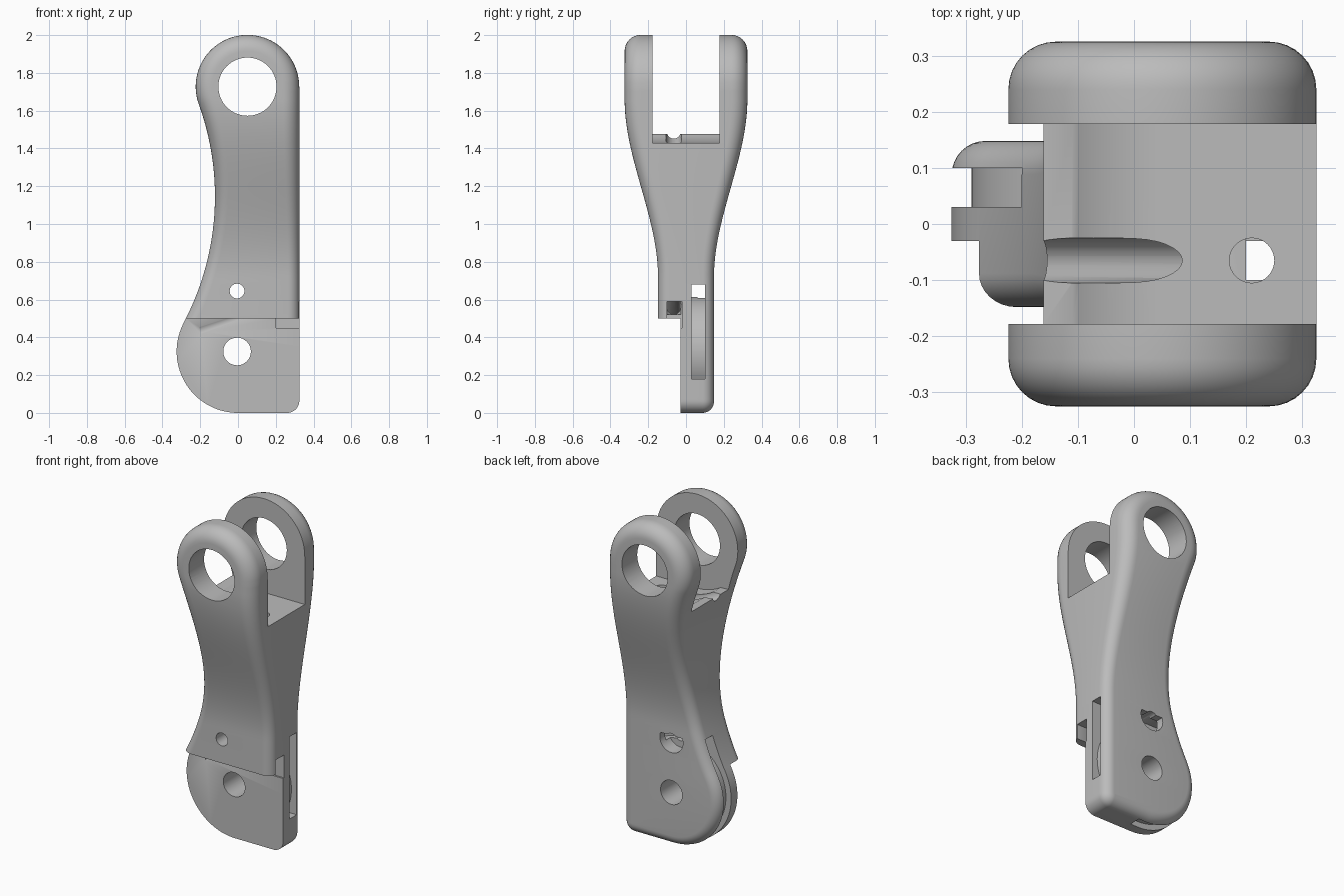
import bpy, bmesh
from math import sin, cos, pi, radians, sqrt
from mathutils import Vector

cube = bpy.data.objects.get("Cube")
if cube:
    bpy.data.objects.remove(cube)

grey = bpy.data.materials.new("light_grey")
grey.use_nodes = True
colour = (0.5, 0.5, 0.5, 1)
grey.diffuse_color = colour
grey.node_tree.nodes["Principled BSDF"].inputs["Base Color"].default_value = colour


def new_object(name, bm):
    bmesh.ops.recalc_face_normals(bm, faces=bm.faces)
    mesh = bpy.data.meshes.new(name)
    bm.to_mesh(mesh)
    bm.free()
    mesh.materials.append(grey)
    ob = bpy.data.objects.new(name, mesh)
    bpy.context.collection.objects.link(ob)
    return ob


def arc(cx, cz, r, a0, a1, n):
    angles = [radians(a0 + (a1 - a0) * i / n) for i in range(n + 1)]
    return [(cx + r * cos(a), cz + r * sin(a)) for a in angles]


def circle(cx, cz, r, n=64):
    return arc(cx, cz, r, 0, 360, n)[:-1]


def prism(name, profile, y0, y1):
    """Extrude an x-z profile along y."""
    bm = bmesh.new()
    front = [bm.verts.new((x, y0, z)) for x, z in profile]
    back = [bm.verts.new((x, y1, z)) for x, z in profile]
    bm.faces.new(front)
    bm.faces.new(back)
    for i in range(len(front)):
        j = (i + 1) % len(front)
        bm.faces.new((front[i], front[j], back[j], back[i]))
    return new_object(name, bm)


def box(name, x0, x1, y0, y1, z0, z1):
    return prism(name, [(x0, z0), (x1, z0), (x1, z1), (x0, z1)], y0, y1)


def rod(name, start, end, r):
    """Cylinder between two points."""
    a, b = Vector(start), Vector(end)
    bm = bmesh.new()
    bmesh.ops.create_cone(bm, cap_ends=True, segments=32, radius1=r, radius2=r,
                          depth=(b - a).length)
    turn = (b - a).to_track_quat('Z', 'Y').to_matrix().to_4x4()
    bmesh.ops.transform(bm, matrix=turn, verts=bm.verts)
    bmesh.ops.translate(bm, vec=(a + b) / 2, verts=bm.verts)
    return new_object(name, bm)


def cut(target, cutter):
    mod = target.modifiers.new("cut", 'BOOLEAN')
    mod.operation = 'DIFFERENCE'
    mod.solver = 'EXACT'
    mod.object = cutter
    bpy.context.view_layer.objects.active = target
    bpy.ops.object.modifier_apply(modifier=mod.name)
    bpy.data.objects.remove(cutter)


# Side profile: narrow below, flaring smoothly into the fork
def flare(z):
    t = min(max((z - 0.72) / 0.94, 0), 1)
    return t * t * (3 - 2 * t)


def half_depth(z):
    return 0.148 + 0.177 * flare(z)


# Front outline: tangent arcs on the left, straight edge on the right
TOP, TOP_R, LOW_R, CORNER = (0.05, 1.727), 0.274, 0.325, 0.065
left = arc(*TOP, TOP_R, 90, 200, 36)
left += arc(-1.552, 1.146, 1.43, 20, -27.9, 44)[1:]
left += arc(0, LOW_R, LOW_R, 152.1, 270, 36)[1:]


def right_x(z):
    if z > TOP[1]:
        return TOP[0] + sqrt(max(TOP_R ** 2 - (z - TOP[1]) ** 2, 0))
    if z < CORNER:
        return 0.325 - CORNER + sqrt(max(CORNER ** 2 - (CORNER - z) ** 2, 0))
    return 0.325


right = [(right_x(z), z) for x, z in left[1:]]
outline = [Vector(p) for p in left + right[::-1]]
count, rows = len(outline), len(left)
inward = []
for i in range(count):
    t0 = (outline[i] - outline[i - 1]).normalized()
    t1 = (outline[(i + 1) % count] - outline[i]).normalized()
    t = (t0 + t1).normalized()
    inward.append(Vector((-t.y, t.x)))

# Body: outline rings rolled over at the front and back edges
bm = bmesh.new()
STEPS = 8
rings = []
for side in (-1, 1):
    for k in range(STEPS + 1):
        a = (pi / 2) * (k / STEPS if side > 0 else 1 - k / STEPS)
        ring = []
        for p, n in zip(outline, inward):
            r = 0.06 + 0.025 * flare(p.y)
            q = p + n * r * (1 - cos(a))
            ring.append(bm.verts.new((q.x, side * (half_depth(q.y) - r * (1 - sin(a))), q.y)))
        rings.append(ring)
for r0, r1 in zip(rings, rings[1:]):
    for i in range(count):
        j = (i + 1) % count
        bm.faces.new((r0[i], r0[j], r1[j], r1[i]))
for ring in (rings[0], rings[-1]):
    bm.faces.new((ring[0], ring[1], ring[-1]))
    for i in range(1, rows - 1):
        bm.faces.new((ring[i], ring[i + 1], ring[count - i - 1], ring[count - i]))
body = new_object("finger_link", bm)

# Fork slot with a curved floor, and the large pivot hole
slot = arc(0.05, 1.73, 0.3, 270, 238, 12) + [(-0.5, 1.49), (-0.5, 2.2), (0.5, 2.2), (0.5, 1.43)]
cut(body, prism("fork_slot", slot, -0.178, 0.178))
cut(body, prism("fork_hole", circle(*TOP, 0.154), -0.5, 0.5))

# Step that leaves the lower tongue, and its pivot hole
cut(body, box("tongue_step", -0.6, 0.6, -0.6, -0.03, -0.2, 0.5))

# Groove running around a disc inside the tongue
groove = prism("groove", [(-0.5, -0.1), (0.05, -0.1), (0.05, 0.18), (0.5, 0.18),
                          (0.5, 0.68), (-0.5, 0.68)], 0.03, 0.1)
cut(groove, prism("disc", circle(0, 0.325, 0.29, 96), 0, 0.2))
cut(body, groove)
cut(body, prism("tongue_hole", circle(-0.005, 0.325, 0.073), -0.5, 0.5))

# Small bolt hole with a flat-topped recess at the back
cut(body, prism("bolt_hole", circle(-0.005, 0.645, 0.039, 32), -0.5, 0.5))
recess = [(x, min(z, 0.672)) for x, z in arc(-0.005, 0.645, 0.078, 160, 380, 32)]
cut(body, prism("bolt_recess", recess, 0.06, 0.5))

# Cord channels and the notch where they leave the right edge
Y = -0.065
cut(body, rod("cord_channel", (0.21, Y, 1.6), (0.21, Y, 0.52), 0.04))
cut(body, rod("upper_channel", (-0.32, Y, 1.57), (0.21, Y, 1.33), 0.04))
cut(body, rod("lower_channel", (-0.2, Y, 0.437), (0.21, Y, 0.575), 0.04))
cut(body, box("cord_notch", 0.2, 0.6, -0.1, -0.02, 0.45, 0.59))

# Smooth curved surfaces, sharp cut edges
bpy.ops.object.select_all(action='DESELECT')
body.select_set(True)
bpy.context.view_layer.objects.active = body
bpy.ops.object.shade_smooth_by_angle(angle=radians(30))
